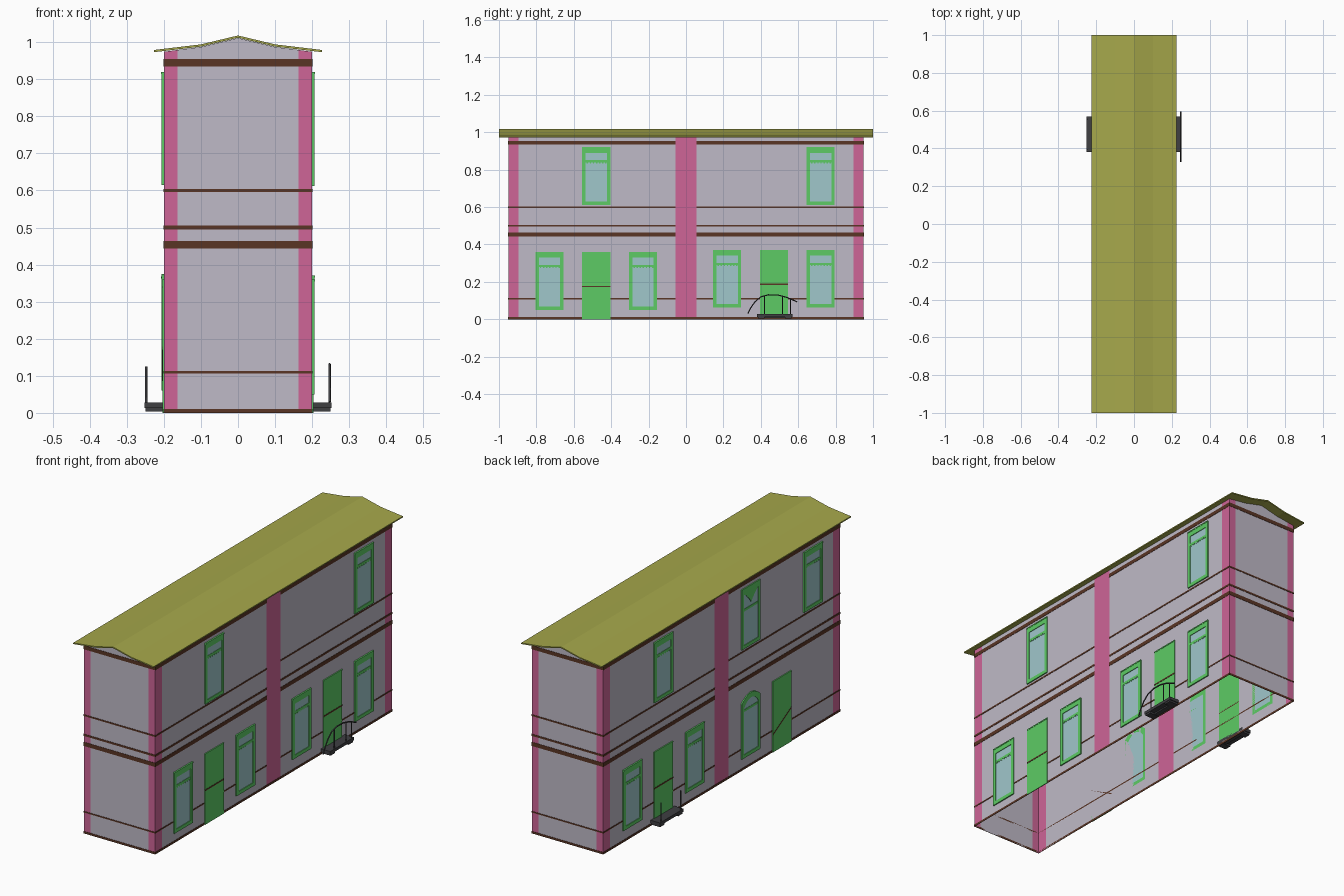
import bpy, bmesh, math

if "Cube" in bpy.data.objects:
    bpy.data.objects.remove(bpy.data.objects["Cube"])

def mat(name, r, g, b):
    m = bpy.data.materials.new(name)
    m.diffuse_color = (r, g, b, 1)
    m.use_nodes = True
    m.node_tree.nodes["Principled BSDF"].inputs["Base Color"].default_value = m.diffuse_color
    return m

WALL = mat("wall_lilac", .52, .49, .57)
PINK = mat("pilaster_pink", .62, .13, .31)
BROWN = mat("band_brown", .10, .035, .018)
GREEN = mat("trim_green", .11, .60, .13)
GLASS = mat("glass_blue", .35, .57, .60)
OLIVE = mat("roof_olive", .38, .39, .07)
DARK = mat("iron_dark", .05, .05, .055)

def finish(name, bm, *mats):
    me = bpy.data.meshes.new(name)
    bm.to_mesh(me)
    bm.free()
    for m in mats:
        me.materials.append(m)
    ob = bpy.data.objects.new(name, me)
    bpy.context.collection.objects.link(ob)
    return ob

def boxes(name, m, items):
    bm = bmesh.new()
    for x0, x1, y0, y1, z0, z1 in items:
        v = bmesh.ops.create_cube(bm, size=1)["verts"]
        bmesh.ops.scale(bm, vec=(abs(x1 - x0), abs(y1 - y0), abs(z1 - z0)), verts=v)
        bmesh.ops.translate(bm, vec=((x0 + x1) / 2, (y0 + y1) / 2, (z0 + z1) / 2), verts=v)
    return finish(name, bm, m)

def prism(name, m, pts, x0, x1):
    """Extrude a (y, z) outline along x."""
    bm = bmesh.new()
    a = [bm.verts.new((x0, y, z)) for y, z in pts]
    b = [bm.verts.new((x1, y, z)) for y, z in pts]
    bm.faces.new(a)
    bm.faces.new(b)
    for i in range(len(pts)):
        j = (i + 1) % len(pts)
        bm.faces.new((a[i], a[j], b[j], b[i]))
    bmesh.ops.recalc_face_normals(bm, faces=bm.faces)
    return finish(name, bm, m)

def ring(name, m, outer, inner, x0, x1):
    """Frame between two matching (y, z) loops, extruded along x."""
    bm = bmesh.new()
    L = [[bm.verts.new((x, y, z)) for y, z in lp] for x, lp in
         ((x0, outer), (x1, outer), (x1, inner), (x0, inner))]
    n = len(outer)
    for k in range(4):
        for i in range(n):
            j, q = (i + 1) % n, L[(k + 1) % 4]
            bm.faces.new((L[k][i], L[k][j], q[j], q[i]))
    bmesh.ops.recalc_face_normals(bm, faces=bm.faces)
    return finish(name, bm, m)

def outline(y0, y1, z0, top, n):
    """Closed loop with a flat sill and a shaped head; top(u), u in -1..1."""
    pts = [(y0, z0), (y1, z0)]
    for i in range(n + 1):
        u = 1 - 2 * i / n
        pts.append(((y0 + y1) / 2 + u * (y1 - y0) / 2, top(u)))
    return pts

def window(name, s, y0, z0, z1, style="square"):
    y1, w, n = y0 + .15, .018, 1
    out_top, in_top = (lambda u: z1), (lambda u: z1 - .03)
    if style == "arched":
        n = 10
        out_top = lambda u: z1 - .035 * u * u
        in_top = lambda u: z1 - .025 - .035 * u * u
    elif style == "vee":
        n = 8
        in_top = lambda u: z1 - .03 - .055 * (1 - abs(u)) ** 1.4
    outer = outline(y0, y1, z0, out_top, n)
    inner = outline(y0 + w, y1 - w, z0 + w, in_top, n)
    ring(name + "_frame", GREEN, outer, inner, s * .2, s * .206)
    prism(name + "_glass", GLASS, inner, s * .2, s * .2028)
    zt = z1 - .075 if style != "vee" else z1 - .11
    bars = [(s * .2, s * .2045, y0 + w, y1 - w, zt - .006, zt + .006)]
    if style == "square":
        # drip lip and the little teeth under the transom
        bars.append((s * .2, s * .2075, y0, y1, z1 - .006, z1))
        bars += [(s * .2, s * .2045, y0 + .024 + k * .0165, y0 + .031 + k * .0165,
                  zt - .011, zt - .006) for k in range(7)]
    boxes(name + "_bars", GREEN, bars)

def door(name, s, y0, z0, z1, za, zb):
    boxes(name, GREEN, [(s * .2, s * .204, y0, y0 + .15, z0, z1)])
    boxes(name + "_lintel", GREEN, [(s * .2, s * .2055, y0, y0 + .15, z1 - .006, z1)])
    h = .0035
    prism(name + "_strip", BROWN, [(y0, za - h), (y0 + .15, zb - h), (y0 + .15, zb + h), (y0, za + h)],
          s * .2, s * .2052)

# Wall shell, open below, with pink corner and centre strips
bm = bmesh.new()
TOP = .974

def quad(pts, k):
    f = bm.faces.new([bm.verts.new(p) for p in pts])
    f.material_index = k

ys = [-.95, -.895, -.055, .055, .895, .95]
for s in (-1, 1):
    for i in range(5):
        p = [(s * .2, ys[i], 0), (s * .2, ys[i + 1], 0), (s * .2, ys[i + 1], TOP), (s * .2, ys[i], TOP)]
        quad(p[::s], 1 - i % 2)
xs = [(-.2, .974), (-.163, .979), (-.1, .987), (0, 1.011), (.1, .987), (.163, .979), (.2, .974)]
for s in (-1, 1):
    for i in range(6):
        (xa, za), (xb, zb) = xs[i], xs[i + 1]
        p = [(xa, s * .95, 0), (xb, s * .95, 0), (xb, s * .95, zb), (xa, s * .95, za)]
        quad(p[::-s], 1 if i in (0, 5) else 0)
bmesh.ops.remove_doubles(bm, verts=bm.verts, dist=1e-5)
finish("walls", bm, WALL, PINK)

# Roof: gently bent sheet
prof = [(-.226, .973), (-.1, .988), (0, 1.012), (.1, .988), (.226, .973)]
bm = bmesh.new()
loop = prof + [(x, z + .006) for x, z in reversed(prof)]
rows = [[bm.verts.new((x, y, z)) for x, z in loop] for y in (-1, 1)]
for i in range(10):
    j = (i + 1) % 10
    bm.faces.new((rows[0][i], rows[0][j], rows[1][j], rows[1][i]))
for r in rows:
    for i in range(4):
        bm.faces.new((r[i], r[i + 1], r[8 - i], r[9 - i]))
bmesh.ops.recalc_face_normals(bm, faces=bm.faces)
finish("roof", bm, OLIVE)

# Brown bands around the house, interrupted by the centre pilasters
t = .0015
for n, (z0, z1) in enumerate([(0, .011), (.106, .113), (.444, .464), (.495, .505), (.596, .604), (.935, .954)]):
    items = []
    for s in (-1, 1):
        items.append((-.2 - t, .2 + t, s * .95, s * (.95 + t), z0, z1))
        if n == 0:
            items.append((s * .2, s * (.2 + t), -.95, .95, z0, z1))
        else:
            for e in (-1, 1):
                items.append((s * .2, s * (.2 + t), e * .055, e * .95, z0, z1))
    boxes(f"band_{n}", BROWN, items)

# Right side openings
for i, y in enumerate((-.805, -.305)):
    window(f"right_low_window_{i}", 1, y, .05, .36)
for i, y in enumerate((.145, .645)):
    window(f"right_low_window_{i + 2}", 1, y, .063, .371)
for i, y in enumerate((-.555, .645)):
    window(f"right_high_window_{i}", 1, y, .612, .92)
door("right_door_0", 1, -.555, 0, .36, .175, .175)
door("right_door_1", 1, .395, .02, .37, .187, .187)

# Left side openings
for i, y in enumerate((.645, .145)):
    window(f"left_low_window_{i}", -1, y, .06, .368)
window("left_arched_window", -1, -.305, .06, .375, "arched")
window("left_high_window_0", -1, .395, .615, .92)
window("left_vee_window", -1, -.305, .615, .92, "vee")
window("left_high_window_1", -1, -.805, .615, .92)
door("left_door_0", -1, .395, .02, .365, .18, .18)
door("left_door_1", -1, -.555, 0, .36, .175, .09)

# Door steps: slab on two feet
for s, side in ((1, "right"), (-1, "left")):
    boxes(side + "_step", DARK, [(s * .2, s * .252, .38, .57, .013, .028),
                                 (s * .2, s * .25, .385, .42, .004, .013),
                                 (s * .2, s * .25, .53, .565, .004, .013),
                                 (s * .2, s * .225, .42, .53, .006, .013)])

def rod(name, paths, r):
    cu = bpy.data.curves.new(name, "CURVE")
    cu.dimensions, cu.bevel_depth, cu.bevel_resolution, cu.use_fill_caps = "3D", r, 1, True
    for pts in paths:
        sp = cu.splines.new("POLY")
        sp.points.add(len(pts) - 1)
        for p, c in zip(sp.points, pts):
            p.co = (*c, 1)
    tmp = bpy.data.objects.new(name + "_path", cu)
    bpy.context.collection.objects.link(tmp)
    bpy.context.view_layer.update()
    me = bpy.data.meshes.new_from_object(tmp.evaluated_get(bpy.context.evaluated_depsgraph_get()))
    bpy.data.objects.remove(tmp)
    me.materials.clear()
    me.materials.append(DARK)
    bpy.context.collection.objects.link(bpy.data.objects.new(name, me))

# Right handrail: curved rail on posts
rail = [(.33, .03), (.345, .06), (.37, .095), (.40, .12), (.44, .131), (.49, .13), (.54, .117), (.595, .093)]
rod("right_handrail", [[(.247, y, z) for y, z in rail]], .0035)
rod("right_rail_posts", [[(.247, y, .025), (.247, y, z)] for y, z in ((.42, .125), (.515, .123), (.558, .108))], .003)

# Left guard posts
rod("left_rail_posts", [[(-.248, y, .025), (-.248, y, .125)] for y in (.395, .555)], .0035)
